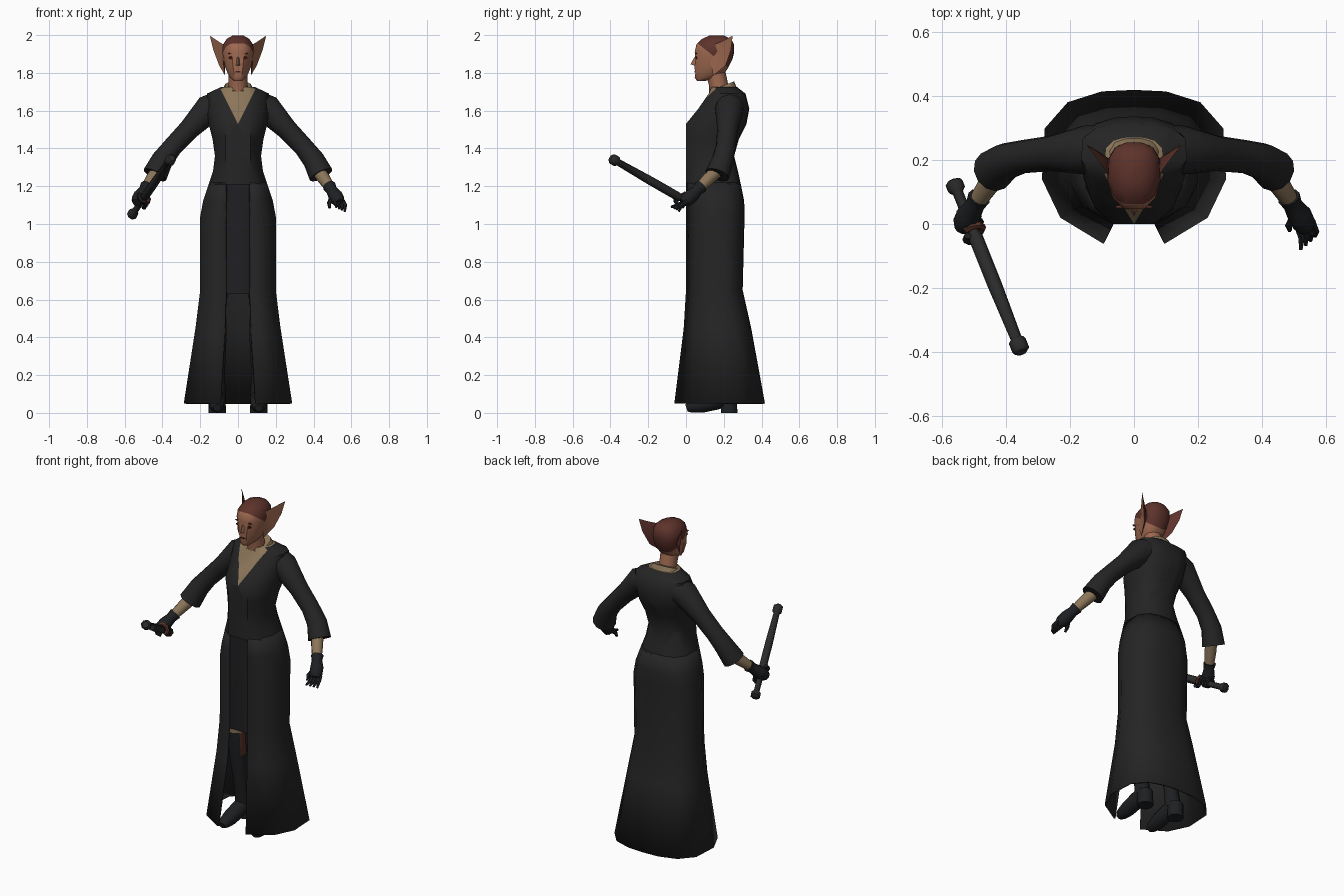
import bpy, bmesh, math
from mathutils import Vector
from mathutils.bvhtree import BVHTree

cube = bpy.data.objects.get("Cube")
if cube:
    bpy.data.objects.remove(cube, do_unlink=True)


def material(name, r, g, b):
    m = bpy.data.materials.new(name)
    m.use_nodes = True
    m.diffuse_color = (r, g, b, 1)
    node = next(n for n in m.node_tree.nodes if n.type == 'BSDF_PRINCIPLED')
    node.inputs["Base Color"].default_value = (r, g, b, 1)
    return m


BLACK = material("black_cloth", .018, .018, .018)
TUNIC = material("dark_tunic", .014, .014, .016)
GLOVE = material("black_leather", .013, .014, .016)
TAN = material("tan_undershirt", .26, .18, .10)
SKIN = material("brown_skin", .34, .14, .08)
HAIR = material("red_brown_hair", .11, .032, .024)
EYE = material("dark_red_eye", .07, .01, .01)
WOOD = material("charcoal_baton", .022, .023, .022)
BROWN = material("brown_leather", .09, .03, .02)


def finish(name, bm, mats, rule=None):
    """Turn a bmesh into a smooth-shaded object; rule picks a material per face."""
    bmesh.ops.recalc_face_normals(bm, faces=bm.faces)
    bm.normal_update()
    if rule:
        for f in bm.faces:
            f.material_index = int(rule(f.calc_center_median(), f.normal))
    me = bpy.data.meshes.new(name)
    bm.to_mesh(me)
    bm.free()
    for m in mats:
        me.materials.append(m)
    ob = bpy.data.objects.new(name, me)
    bpy.context.collection.objects.link(ob)
    bpy.ops.object.select_all(action='DESELECT')
    ob.select_set(True)
    bpy.context.view_layer.objects.active = ob
    bpy.ops.object.shade_smooth_by_angle(angle=math.radians(45))
    return ob


def skin_rings(rings, closed=True, caps=True):
    bm = bmesh.new()
    rows = [[bm.verts.new(p) for p in ring] for ring in rings]
    n = len(rows[0])
    for a, b in zip(rows, rows[1:]):
        for i in range(n if closed else n - 1):
            j = (i + 1) % n
            bm.faces.new((a[i], a[j], b[j], b[i]))
    if caps:
        bm.faces.new(rows[0])
        bm.faces.new(rows[-1])
    return bm


# Half outline of a body section, from front edge round to the back
HALF = [(.8, .17), (1, .42), (.97, .75), (.72, .92), (.35, .99)]


def section(z, hw, yf, yb, edge, centre=True, tilt=0):
    half = [(edge / hw, 0)] + HALF
    pts = half + [(0, 1)] + [(-u, v) for u, v in reversed(half)]
    if centre:
        pts.append((0, 0))
    return [(u * hw, yf + v * (yb - yf), z + tilt * (v - .5)) for u, v in pts]


def tube(name, pts, mats, sides=10, rule=None):
    """Round limb along points given as (x, y, z, radius)."""
    ps = [Vector(p[:3]) for p in pts]
    rings = []
    for i, p in enumerate(ps):
        t = (ps[min(i + 1, len(ps) - 1)] - ps[max(i - 1, 0)]).normalized()
        ref = Vector((0, 1, 0)) if abs(t.y) < .8 else Vector((1, 0, 0))
        a = t.cross(ref).normalized()
        b = t.cross(a)
        rings.append([p + pts[i][3] * (a * math.cos(k) + b * math.sin(k))
                      for k in (math.tau * q / sides for q in range(sides))])
    return finish(name, skin_rings(rings), mats, rule)


# Bodice with a tan V neckline cut into the front
rows = [(1.725, .09, .135, .27, .04), (1.69, .165, .12, .315, .06), (1.61, .165, .065, .335, .065),
        (1.53, .155, 0, .32, .065), (1.45, .135, 0, .28, .065), (1.36, .122, 0, .255, .065),
        (1.28, .132, 0, .275, .065), (1.21, .155, 0, .29, .065)]
bm = skin_rings([section(*r) for r in rows])
for s in (1, -1):
    bmesh.ops.bisect_plane(bm, geom=bm.verts[:] + bm.edges[:] + bm.faces[:],
                           plane_co=(0, 0, 1.53), plane_no=(s * 2, 0, -1))
finish("bodice", bm, [BLACK, TAN],
       lambda c, n: c.y < .17 and c.z > 1.53 + 2 * abs(c.x) or n.z > .95)

# Long coat skirt, open down the front
rows = [(1.22, .152, 0, .288, .065), (1.12, .185, 0, .308, .065), (1.04, .2, 0, .31, .065),
        (.65, .2, 0, .3, .065), (.45, .225, -.012, .345, .07), (.05, .287, -.062, .418, .095)]
coat = finish("coat_skirt", skin_rings([section(*r, centre=False) for r in rows], False, False), [BLACK])
mod = coat.modifiers.new("thickness", 'SOLIDIFY')
mod.thickness = .01
mod.offset = -1

# Inner tunic hanging behind the opening
finish("tunic", skin_rings([section(*r) for r in [(1.24, .13, .012, .25, .075), (.95, .15, .012, .25, .075),
                                                  (.63, .15, .015, .24, .075)]]), [TUNIC])

# Collar and neck
finish("collar", skin_rings([section(1.69, .095, .125, .275, .04, tilt=.03),
                             section(1.73, .068, .125, .255, .03, tilt=.05)]), [TAN])
tube("neck", [(0, .18, 1.68, .058), (0, .172, 1.74, .05), (0, .155, 1.81, .052)], [SKIN], 12)

# Head, with the hair cut off by a sloping hairline
rows = [(1.757, .022, .058, .10), (1.775, .042, .046, .17), (1.80, .056, .05, .205), (1.83, .068, .044, .225),
        (1.87, .077, .05, .245), (1.91, .083, .046, .255), (1.95, .08, .055, .255),
        (1.98, .06, .085, .238), (1.998, .028, .125, .2)]
bm = skin_rings([section(z, w, f, b, w * .38) for z, w, f, b in rows])
bmesh.ops.bisect_plane(bm, geom=bm.verts[:] + bm.edges[:] + bm.faces[:],
                       plane_co=(0, .06, 1.958), plane_no=(0, .8, 1))
face = BVHTree.FromBMesh(bm)
finish("head", bm, [SKIN, HAIR], lambda c, n: c.z - 1.958 + .8 * (c.y - .06) > 0)

# Nose wedge
bm = bmesh.new()
for p in [(-.008, .055, 1.885), (.008, .055, 1.885), (-.017, .06, 1.835), (.017, .06, 1.835),
          (0, .024, 1.845), (0, .045, 1.885)]:
    bm.verts.new(p)
bmesh.ops.convex_hull(bm, input=bm.verts[:])
finish("nose", bm, [SKIN])


def face_plate(name, x, z, w, h, mat):
    """Thin lozenge laid on the face."""
    hit = face.ray_cast(Vector((x, -1, z)), Vector((0, 1, 0)))[0]
    shape = [(-w, 0), (-w / 2, h), (w / 2, h), (w, 0), (w / 2, -h), (-w / 2, -h)]
    rings = [[(x + a, hit.y + d, z + b) for a, b in shape] for d in (-.004, .004)]
    finish(name, skin_rings(rings), [mat])


face_plate("mouth", 0, 1.805, .018, .004, EYE)

for s, side in ((1, "left"), (-1, "right")):
    face_plate(side + "_eye", s * .036, 1.88, .015, .007, EYE)
    face_plate(side + "_brow", s * .038, 1.903, .018, .003, HAIR)

    # Large pointed ear: cupped skin front, dark back
    rim = [(.07, .14, 1.945), (.078, .128, 1.86), (.068, .145, 1.785), (.1, .21, 1.84),
           (.13, .238, 1.92), (.149, .247, 1.997), (.112, .2, 1.972)]
    bm = bmesh.new()
    edge = [bm.verts.new((s * x, y, z)) for x, y, z in rim]
    front = bm.verts.new((s * .09, .185, 1.89))
    back = bm.verts.new((s * .072, .2, 1.89))
    for a, b in zip(edge, edge[1:] + edge[:1]):
        bm.faces.new((a, b, front))
        bm.faces.new((b, a, back))
    finish(side + "_ear", bm, [SKIN, HAIR], lambda c, n: n.x * s * .8 - n.y * .6 < 0)

    # Sleeve, forearm and glove cuff
    tube(side + "_sleeve", [(s * .1, .235, 1.63, .075), (s * .155, .23, 1.61, .076), (s * .26, .22, 1.5, .055),
                            (s * .345, .21, 1.41, .052), (s * .4, .195, 1.34, .058),
                            (s * .44, .165, 1.26, .066)], [BLACK], 12)
    tube(side + "_forearm", [(s * .41, .185, 1.3, .036), (s * .455, .12, 1.24, .034),
                             (s * .495, .06, 1.18, .026)], [TAN])
    tube(side + "_glove", [(s * .483, .082, 1.2, .036), (s * .495, .06, 1.18, .03), (s * .515, .03, 1.15, .038),
                           (s * .53, 0, 1.125, .036), (s * .537, -.015, 1.112, .024)], [GLOVE])

    # Legs: breeches, tan knee band, boot, foot and heel
    tube(side + "_breeches", [(s * .085, .14, .95, .07), (s * .11, .14, .6, .052)], [TUNIC])
    tube(side + "_knee_band", [(s * .11, .14, .62, .054), (s * .11, .14, .56, .05)], [TAN])
    tube(side + "_boot", [(s * .11, .145, .57, .046), (s * .11, .155, .42, .05), (s * .11, .19, .2, .04),
                          (s * .11, .21, .07, .046)], [GLOVE, BROWN],
         rule=lambda c, n: c.z > .45 and n.x * s < -.7)
    tube(side + "_foot", [(s * .11, .235, .085, .042), (s * .11, .16, .065, .048), (s * .11, .08, .045, .045),
                          (s * .11, .025, .034, .034), (s * .11, .002, .026, .02)], [GLOVE])
    tube(side + "_heel", [(s * .11, .228, .09, .044), (s * .11, .228, 0, .046)], [GLOVE])

# Open left hand
for k in range(4):
    x = .51 + k * .015
    tube("left_finger", [(x, -.005 + k * .004, 1.12, .012), (x + .012, -.042 + k * .006, 1.1, .011),
                         (x + .01, -.08 + k * .014, 1.09 - k * .008, .006)], [GLOVE], 6)
tube("left_thumb", [(.5, .025, 1.14, .015), (.482, -.005, 1.11, .012), (.485, -.02, 1.085, .007)], [GLOVE], 6)

# Baton with a knob at each end
low, high = Vector((-.563, .133, 1.045)), Vector((-.35, -.4, 1.35))
stops = [(0, .018), (.01, .028), (.045, .028), (.065, .017), (.3, .017), (.33, .023), (.6, .023),
         (.92, .018), (.935, .028), (.985, .028), (1, .018)]
tube("baton", [(*low.lerp(high, t), r) for t, r in stops], [WOOD], 8)

# Right fingers and thumb wrapped round the baton
axis = (high - low).normalized()
out = axis.cross(Vector((0, 0, 1))).normalized()
up = out.cross(axis)
grip = low.lerp(high, .24)
for k in range(5):
    mid = grip + axis * (k - 1.5) * .021
    turn = range(5) if k < 4 else range(-3, 1)
    path = [mid + .031 * (out * math.cos(a) + up * math.sin(a)) for a in (.8 + q * .8 for q in turn)]
    tube("right_thumb" if k == 4 else "right_finger", [(*p, .012) for p in path],
         [BROWN if k == 3 else GLOVE], 6)
